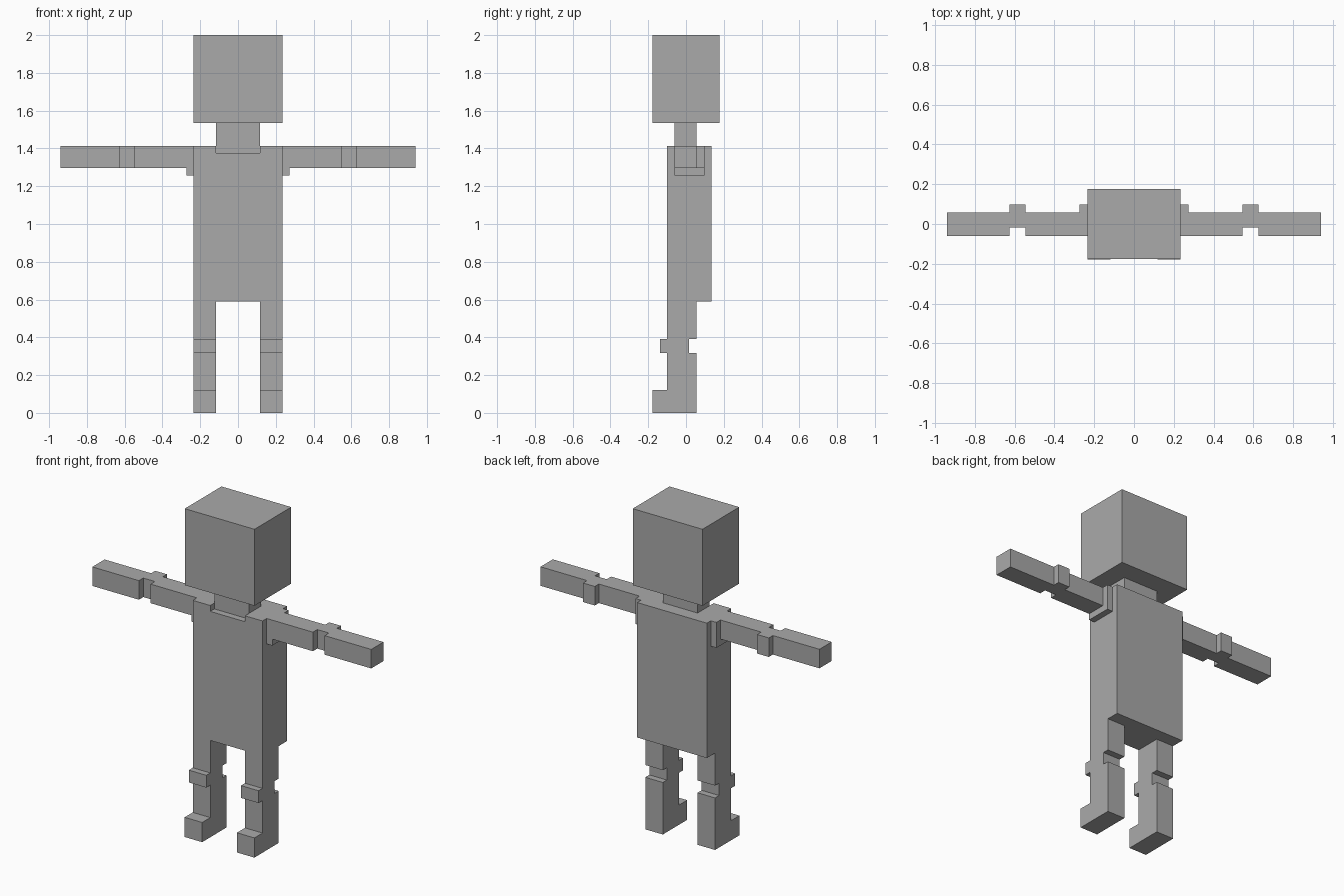
import bpy
import bmesh
from mathutils import Vector

default = bpy.data.objects.get("Cube")
if default:
    bpy.data.objects.remove(default, do_unlink=True)

grey = bpy.data.materials.new("plain_grey")
grey.use_nodes = True
colour = (0.4, 0.4, 0.4, 1)
grey.diffuse_color = colour
grey.node_tree.nodes["Principled BSDF"].inputs["Base Color"].default_value = colour


def prism(name, outline, offset):
    """Extrude a closed planar outline along the offset vector."""
    bm = bmesh.new()
    face = bm.faces.new([bm.verts.new(p) for p in outline])
    swept = bmesh.ops.extrude_face_region(bm, geom=[face], use_keep_orig=True)
    moved = [g for g in swept["geom"] if isinstance(g, bmesh.types.BMVert)]
    bmesh.ops.translate(bm, verts=moved, vec=Vector(offset))
    bmesh.ops.recalc_face_normals(bm, faces=bm.faces)
    mesh = bpy.data.meshes.new(name)
    bm.to_mesh(mesh)
    bm.free()
    mesh.materials.append(grey)
    obj = bpy.data.objects.new(name, mesh)
    bpy.context.collection.objects.link(obj)
    return obj


def box(name, x, y, z):
    """Box from (low, high) pairs on each axis."""
    base = [(x[0], y[0], z[0]), (x[1], y[0], z[0]), (x[1], y[1], z[0]), (x[0], y[1], z[0])]
    return prism(name, base, (0, 0, z[1] - z[0]))


HALF = 0.235    # half width of head and torso
INNER = 0.117   # half width of neck and of the gap between the legs
TOP = 1.412     # shoulder height
COLLAR = 1.376  # bottom of the neck
ARM = 1.296     # underside of the arms
HIP = 0.59

# Head, neck and torso
box("head", (-HALF, HALF), (-0.177, 0.177), (1.534, 2))
box("neck", (-INNER, INNER), (-0.06, 0.056), (COLLAR, 1.534))
torso = box("torso", (-HALF, HALF), (-0.1, 0.135), (HIP, TOP))

# Collar notch in the torso, open to the front
cutter = box("collar_cutter", (-INNER, INNER), (-0.2, 0.056), (COLLAR, 1.5))
cutter.hide_render = True
notch = torso.modifiers.new("collar_notch", "BOOLEAN")
notch.operation = "DIFFERENCE"
notch.solver = "EXACT"
notch.object = cutter
bpy.context.view_layer.objects.active = torso
bpy.ops.object.modifier_apply(modifier=notch.name)
bpy.data.objects.remove(cutter, do_unlink=True)

# Arm plan (x, y) with the elbow stepped backwards
SHOULDER, HAND = 0.273, 0.94
arm_plan = [
    (SHOULDER, -0.06), (0.547, -0.06), (0.547, -0.018), (0.626, -0.018),
    (0.626, -0.06), (HAND, -0.06), (HAND, 0.058), (0.626, 0.058),
    (0.626, 0.097), (0.547, 0.097), (0.547, 0.058), (SHOULDER, 0.058),
]

# Leg side profile (y, z) with the knee stepped forwards and a toe
leg_side = [
    (-0.1, HIP), (-0.1, 0.392), (-0.138, 0.392), (-0.138, 0.317),
    (-0.1, 0.317), (-0.1, 0.12), (-0.178, 0.12), (-0.178, 0),
    (0.056, 0), (0.056, 0.317), (0.017, 0.317), (0.017, 0.392),
    (0.056, 0.392), (0.056, HIP),
]

for side, s in (("left", 1), ("right", -1)):
    box(side + "_shoulder", (s * HALF, s * SHOULDER), (-0.06, 0.097), (1.257, TOP))
    prism(side + "_arm", [(s * x, y, ARM) for x, y in arm_plan], (0, 0, TOP - ARM))
    prism(side + "_leg", [(s * INNER, y, z) for y, z in leg_side], (s * (HALF - INNER), 0, 0))
